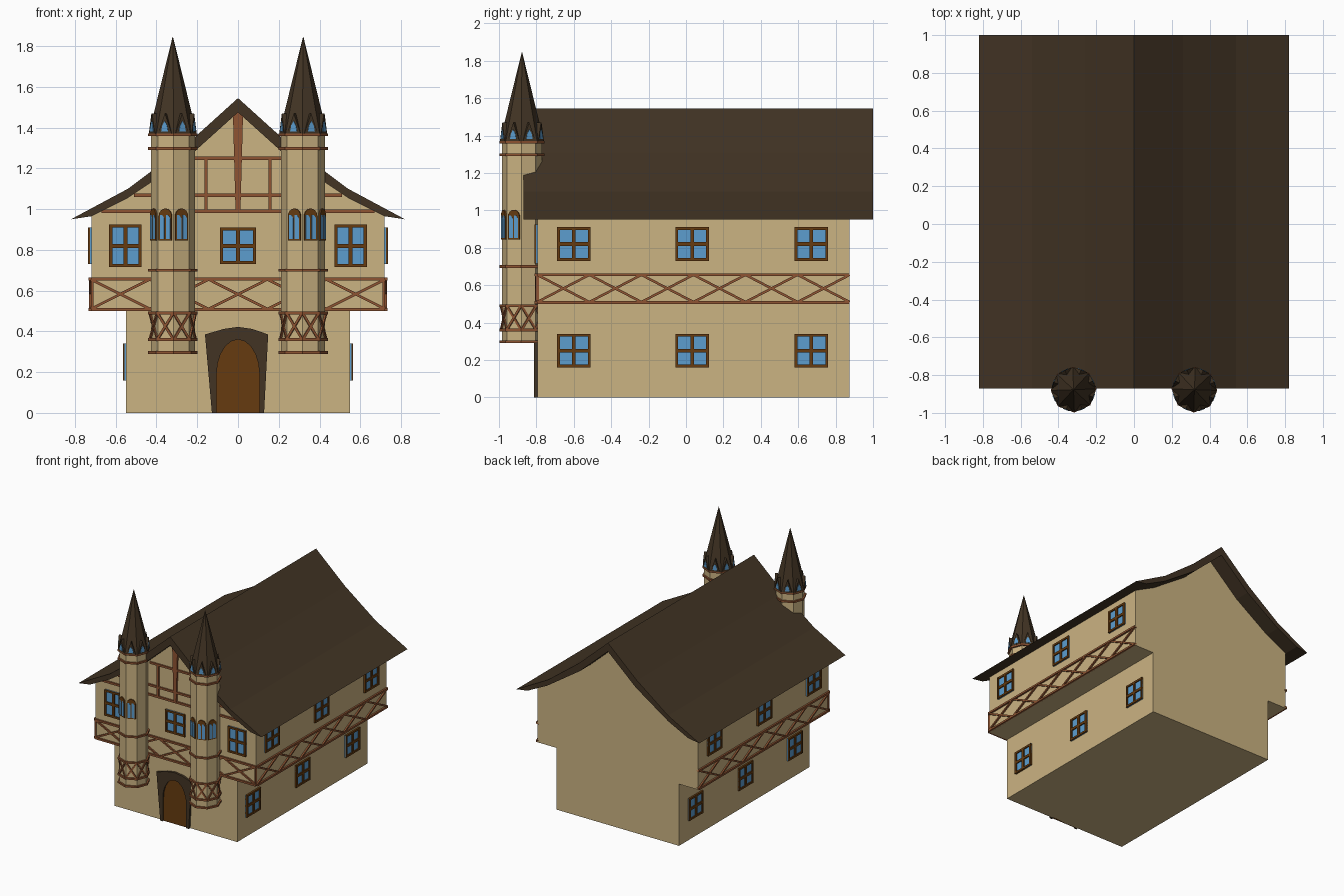
import bpy, bmesh, math
from mathutils import Vector as V

if "Cube" in bpy.data.objects:
    bpy.data.objects.remove(bpy.data.objects["Cube"])


def material(name, r, g, b):
    m = bpy.data.materials.new(name)
    lin = [((c / 255 + 0.055) / 1.055) ** 2.4 for c in (r, g, b)]
    m.diffuse_color = (*lin, 1)
    m.use_nodes = True
    m.node_tree.nodes["Principled BSDF"].inputs["Base Color"].default_value = m.diffuse_color
    return m


PLASTER = material("plaster", 203, 179, 130)
ROOF = material("dark_shingle", 66, 52, 36)
TIMBER = material("red_timber", 143, 84, 50)
WOOD = material("brown_wood", 102, 59, 16)
GLASS = material("blue_glass", 92, 157, 207)

parts = {}


def part(name, mat):
    """Mesh collecting every piece of one named part."""
    if name not in parts:
        parts[name] = (bmesh.new(), mat)
    return parts[name][0]


def prism(bm, frame, pts, d0, d1, taper=1.0):
    """Extrude a 2D outline along the frame's normal."""
    o, u, v, n = frame
    low = [bm.verts.new(o + u * x + v * y + n * d0) for x, y in pts]
    top = [bm.verts.new(o + u * x * taper + v * y * taper + n * d1) for x, y in pts]
    bm.faces.new(low[::-1])
    bm.faces.new(top)
    for i in range(len(pts)):
        j = (i + 1) % len(pts)
        bm.faces.new((low[i], low[j], top[j], top[i]))


def upright(o, angle):
    """Vertical plane; angle 0 faces the front, positive turns to the right."""
    c, s = math.cos(angle), math.sin(angle)
    return V(o), V((c, s, 0)), V((0, 0, 1)), V((s, -c, 0))


def rect(x0, x1, z0, z1):
    return [(x0, z0), (x1, z0), (x1, z1), (x0, z1)]


def bar(bm, frame, a, b, w=0.016, depth=0.012, w2=None):
    """Flat beam between two points on a plane."""
    a, b = V(a), V(b)
    d = (b - a).normalized()
    s = V((-d.y, d.x))
    p, q = s * w / 2, s * (w2 or w) / 2
    prism(bm, frame, [a - p, b - q, b + q, a + p], -0.01, depth)


def arch(hw, z0, spring, top, n=8):
    return [(hw, z0)] + [(hw * math.cos(math.pi * i / n),
                          spring + (top - spring) * math.sin(math.pi * i / n))
                         for i in range(n + 1)] + [(-hw, z0)]


def window(frame, cx, z0, z1, w):
    x0, x1, cz = cx - w / 2, cx + w / 2, (z0 + z1) / 2
    prism(part("window_glass", GLASS), frame, rect(x0, x1, z0, z1), -0.01, 0.006)
    f = part("window_frames", WOOD)
    t = 0.015
    for x in (x0 + t / 2, cx, x1 - t / 2):
        bar(f, frame, (x, z0), (x, z1), t if x != cx else 0.02, 0.015)
    for z in (z0 + t / 2, cz, z1 - t / 2):
        bar(f, frame, (x0, z), (x1, z), t if z != cz else 0.02, 0.0145)


def cross_band(bm, frame, x0, x1, n):
    """Two rails with a row of crossed braces."""
    for z in (0.508, 0.656):
        bar(bm, frame, (x0, z), (x1, z), 0.015, 0.014)
    step = (x1 - x0) / n
    for i in range(n):
        a = x0 + i * step
        bar(bm, frame, (a, 0.51), (a + step, 0.655), 0.013)
        bar(bm, frame, (a, 0.655), (a + step, 0.51), 0.013, 0.011)


YF, YB = -0.795, 0.875
middle = upright((0, 0, 0), 0)
front = upright((0, YF, 0), 0)

# House walls: narrow ground floor, jettied upper floor and gable
half = [(0.55, 0), (0.55, 0.5), (0.72, 0.5), (0.72, 0.98), (0.54, 1.07), (0.25, 1.27)]
prism(part("house_walls", PLASTER), middle,
      half + [(0, 1.49)] + [(-x, z) for x, z in half[::-1]], -YB, -YF)

# Roof with sweeping eaves
outer = [(0.82, 0.95), (0.54, 1.10), (0.26, 1.31)]
under = [(0.25, 1.25), (0.54, 1.055), (0.72, 0.965)]
prism(part("roof", ROOF), middle,
      outer + [(0, 1.545)] + [(-x, z) for x, z in outer[::-1]]
      + [(-x, z) for x, z in under[::-1]] + [(0, 1.475)] + under, -1.0, 0.87)

# Front windows
for x in (-0.553, 0.553):
    window(front, x, 0.715, 0.925, 0.158)
window(front, 0, 0.73, 0.91, 0.176)

# Front timbers
t = part("front_timbers", TIMBER)
cross_band(t, front, -0.722, 0.722, 5)
for z, x in ((0.99, 0.67), (1.068, 0.51), (1.25, 0.23)):
    bar(t, front, (-x, z), (x, z))
for x in (-0.157, 0.157):
    bar(t, front, (x, 0.99), (x, 1.25), 0.016, 0.011)
for x in (-0.716, 0.716):
    bar(t, front, (x, 0.508), (x, 0.656), 0.012, 0.01)
bar(t, front, (0, 0.99), (0, 1.475), 0.024, 0.014, 0.05)

# Side windows and side cross bands
for s in (-1, 1):
    low = upright((s * 0.55, 0, 0), s * math.pi / 2)
    high = upright((s * 0.72, 0, 0), s * math.pi / 2)
    for y in (-0.6, 0.033, 0.67):
        window(low, s * y, 0.16, 0.34, 0.18)
        window(high, s * y, 0.73, 0.91, 0.18)
    ends = sorted((s * YF, s * YB))
    cross_band(part("side_timbers", TIMBER), high, *ends, 6)

# Door and its stone surround
door = arch(0.105, 0, 0.19, 0.36, 10)
prism(part("door", WOOD), front, door, -0.01, 0.006)
prism(part("door_surround", ROOF), front,
      [(0.128, 0), (0.148, 0.385), (0.07, 0.412), (0, 0.422), (-0.07, 0.412),
       (-0.162, 0.385), (-0.128, 0)] + door[::-1], -0.01, 0.018)

# Corner turrets, mirrored
for s, side in ((-1, "left"), (1, "right")):
    c = V((s * 0.32, -0.877, 0))
    flat = (c, V((1, 0, 0)), V((0, 1, 0)), V((0, 0, 1)))

    def octagon(r):
        return [(r * math.sin(a), -r * math.cos(a))
                for a in (-s * math.radians(2 + 45 * k) for k in range(8))]

    prism(part(side + "_turret", PLASTER), flat, octagon(0.108), 0.29, 1.37)
    prism(part(side + "_spire", ROOF), flat, octagon(0.118), 1.37, 1.845, 0.01)
    rings = part(side + "_turret_timbers", TIMBER)
    for z in (0.297, 0.36, 0.49, 0.70, 1.297, 1.365):
        prism(rings, flat, octagon(0.121), z - 0.007, z + 0.007)

    for k in range(8):
        face = upright(c, -s * math.radians(24.5 + 45 * k))
        wall = (c + face[3] * 0.0998, *face[1:])
        # crossed braces at the foot
        for e in (-1, 1):
            bar(rings, wall, (-0.041 * e, 0.362), (0.041 * e, 0.488), 0.012, 0.008 + e * 0.001)
        # little dormers round the spire
        prism(part(side + "_spire_dormers", ROOF), face,
              [(-0.036, 1.37), (0.036, 1.37), (0, 1.47)], 0.05, 0.112)
        prism(part(side + "_dormer_glass", GLASS), face,
              [(-0.018, 1.382), (0.018, 1.382), (0.012, 1.412), (0, 1.432), (-0.012, 1.412)],
              0.105, 0.115)
        # arched windows on the three outward faces
        if k in (0, 6, 7):
            prism(part(side + "_turret_window_frames", WOOD), wall,
                  arch(0.034, 0.845, 0.965, 1.003), -0.01, 0.008)
            for e in (-1, 1):
                x0, x1 = sorted((e * 0.004, e * 0.027))
                prism(part(side + "_turret_window_glass", GLASS), wall,
                      [(x0, 0.853), (x1, 0.853), (x1, 0.955), ((x0 + x1) / 2, 0.972),
                       (x0, 0.972)], 0, 0.0095)

# Turn every collected part into an object
for name, (bm, mat) in parts.items():
    bmesh.ops.recalc_face_normals(bm, faces=bm.faces)
    mesh = bpy.data.meshes.new(name)
    bm.to_mesh(mesh)
    bm.free()
    mesh.materials.append(mat)
    bpy.context.scene.collection.objects.link(bpy.data.objects.new(name, mesh))
